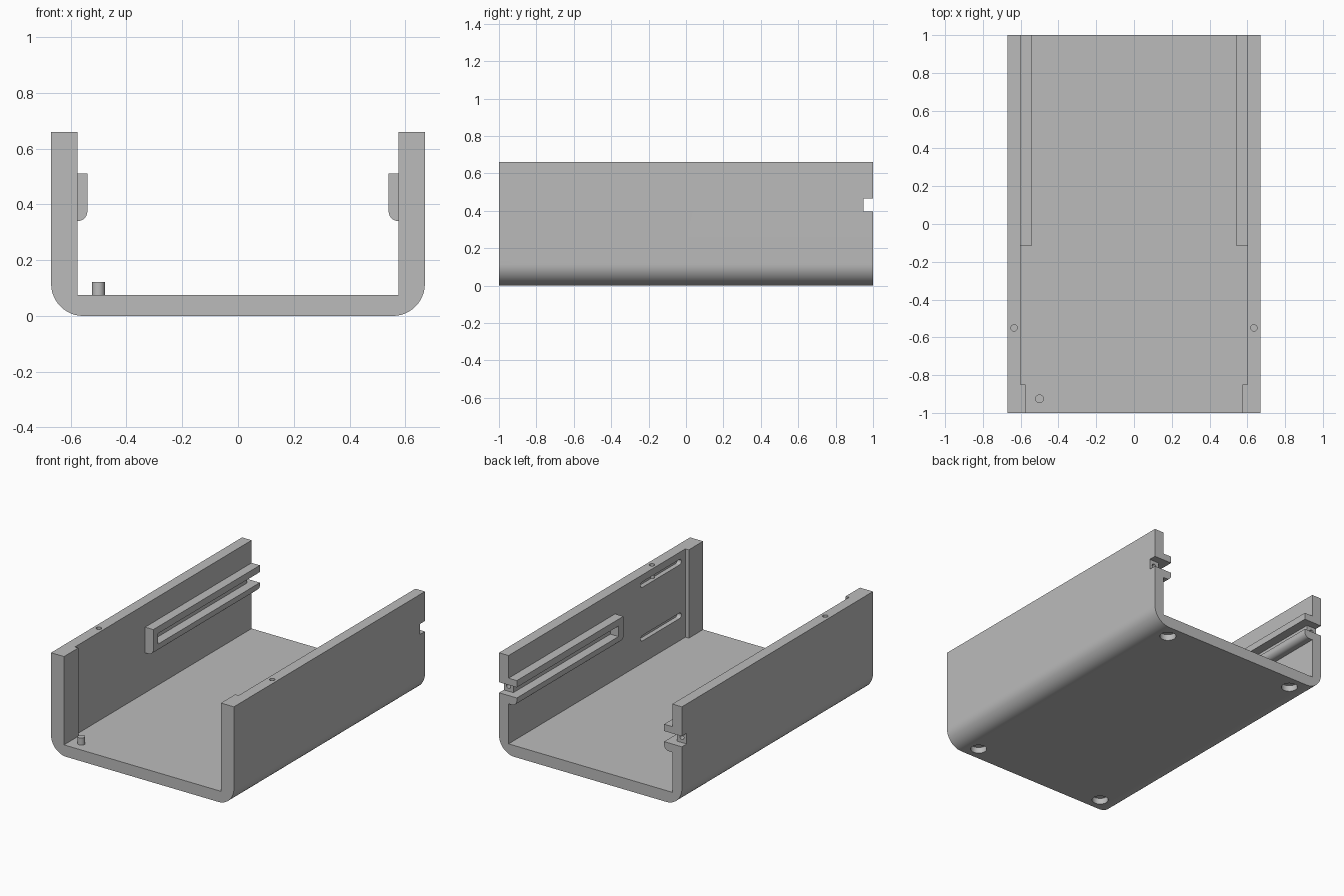
import bpy, bmesh, math
from mathutils import Vector

if "Cube" in bpy.data.objects:
    bpy.data.objects.remove(bpy.data.objects["Cube"])

grey = bpy.data.materials.new("plain grey")
grey.use_nodes = True
grey.diffuse_color = (0.5, 0.5, 0.5, 1)
grey.node_tree.nodes["Principled BSDF"].inputs["Base Color"].default_value = grey.diffuse_color

# Maps a flat profile point and a depth to space, per extrusion axis
PLACE = {"x": lambda u, v, d: (d, u, v),
         "y": lambda u, v, d: (u, d, v),
         "z": lambda u, v, d: (u, v, d)}


def prism(name, profile, axis, start, end):
    """Extrude a flat profile along an axis."""
    bm = bmesh.new()
    place = PLACE[axis]
    base = bm.faces.new([bm.verts.new(place(u, v, start)) for u, v in profile])
    moved = bmesh.ops.extrude_face_region(bm, geom=[base])["geom"]
    shift = Vector(place(0, 0, end - start))
    bmesh.ops.translate(bm, vec=shift, verts=[g for g in moved if isinstance(g, bmesh.types.BMVert)])
    bmesh.ops.recalc_face_normals(bm, faces=bm.faces)
    mesh = bpy.data.meshes.new(name)
    bm.to_mesh(mesh)
    bm.free()
    mesh.materials.append(grey)
    obj = bpy.data.objects.new(name, mesh)
    bpy.context.collection.objects.link(obj)
    return obj


def arc(cu, cv, r, a0, a1, steps=12):
    angles = [math.radians(a0 + (a1 - a0) * i / steps) for i in range(steps + 1)]
    return [(cu + r * math.cos(a), cv + r * math.sin(a)) for a in angles]


def circle(cu, cv, r):
    return arc(cu, cv, r, 0, 345, 23)


def rect(u0, u1, v0, v1):
    return [(u0, v0), (u1, v0), (u1, v1), (u0, v1)]


def activate(obj):
    bpy.ops.object.select_all(action="DESELECT")
    obj.select_set(True)
    bpy.context.view_layer.objects.active = obj


def cut(obj, cutter):
    cutter.hide_render = True
    activate(obj)
    mod = obj.modifiers.new("cut", "BOOLEAN")
    mod.operation, mod.solver, mod.object = "DIFFERENCE", "EXACT", cutter
    bpy.ops.object.modifier_apply(modifier=mod.name)
    bpy.data.objects.remove(cutter)


def smooth(obj):
    activate(obj)
    bpy.ops.object.shade_smooth_by_angle(angle=math.radians(30))


W, H, FLOOR, INNER, LIP, R = 0.67, 0.66, 0.075, 0.60, 0.575, 0.115
GROOVE = (0.395, 0.465)

# Open channel with rounded bottom edges
outline = ([(W, H)] + arc(W - R, R, R, 0, -90) + arc(R - W, R, R, -90, -180) + [(-W, H)])
shell = prism("channel_shell", outline, "y", -1, 1)
cut(shell, prism("cutter", rect(-LIP, LIP, FLOOR, 1), "y", -1.1, 1.1))
cut(shell, prism("cutter", rect(-INNER, INNER, FLOOR, 1), "y", -0.85, 1.1))

for side in (-1, 1):
    # Notch through the back end of the wall, with a small bore inside
    cut(shell, prism("cutter", rect(0.95, 1.1, *GROOVE), "x", side * 0.55, side * 0.8))
    cut(shell, prism("cutter", circle(side * 0.635, 0.43, 0.015), "y", 0.85, 0.97))
    # Pin hole in the top edge
    cut(shell, prism("cutter", circle(side * 0.635, -0.55, 0.017), "z", 0.56, 0.7))
    # Foot recesses underneath
    for y in (-0.91, 0.91):
        cut(shell, prism("cutter", circle(side * 0.49, y, 0.05), "z", -0.1, 0.04))

# Two shallow round-ended slots in the left wall
for z in (0.24, 0.595):
    stadium = arc(-0.40, z, 0.018, -90, 90) + arc(-0.79, z, 0.018, 90, 270)
    cut(shell, prism("cutter", stadium, "x", 0.57, 0.63))
smooth(shell)

# Grooved guide rails, closed at their front end
for side, label in ((-1, "right"), (1, "left")):
    section = [(0.61, 0.34), (0.61, 0.51), (0.54, 0.51)] + arc(0.575, 0.375, 0.035, 180, 270)
    section = [(side * u, v) for u, v in section]
    rail = prism(label + "_guide_rail", section, "y", -0.115, 1)
    cut(rail, prism("cutter", rect(-0.065, 1.1, *GROOVE), "x", side * 0.5, side * 0.65))
    smooth(rail)

# Locating pin on the floor
smooth(prism("floor_pin", circle(-0.5, -0.925, 0.023), "z", FLOOR - 0.01, 0.122))
